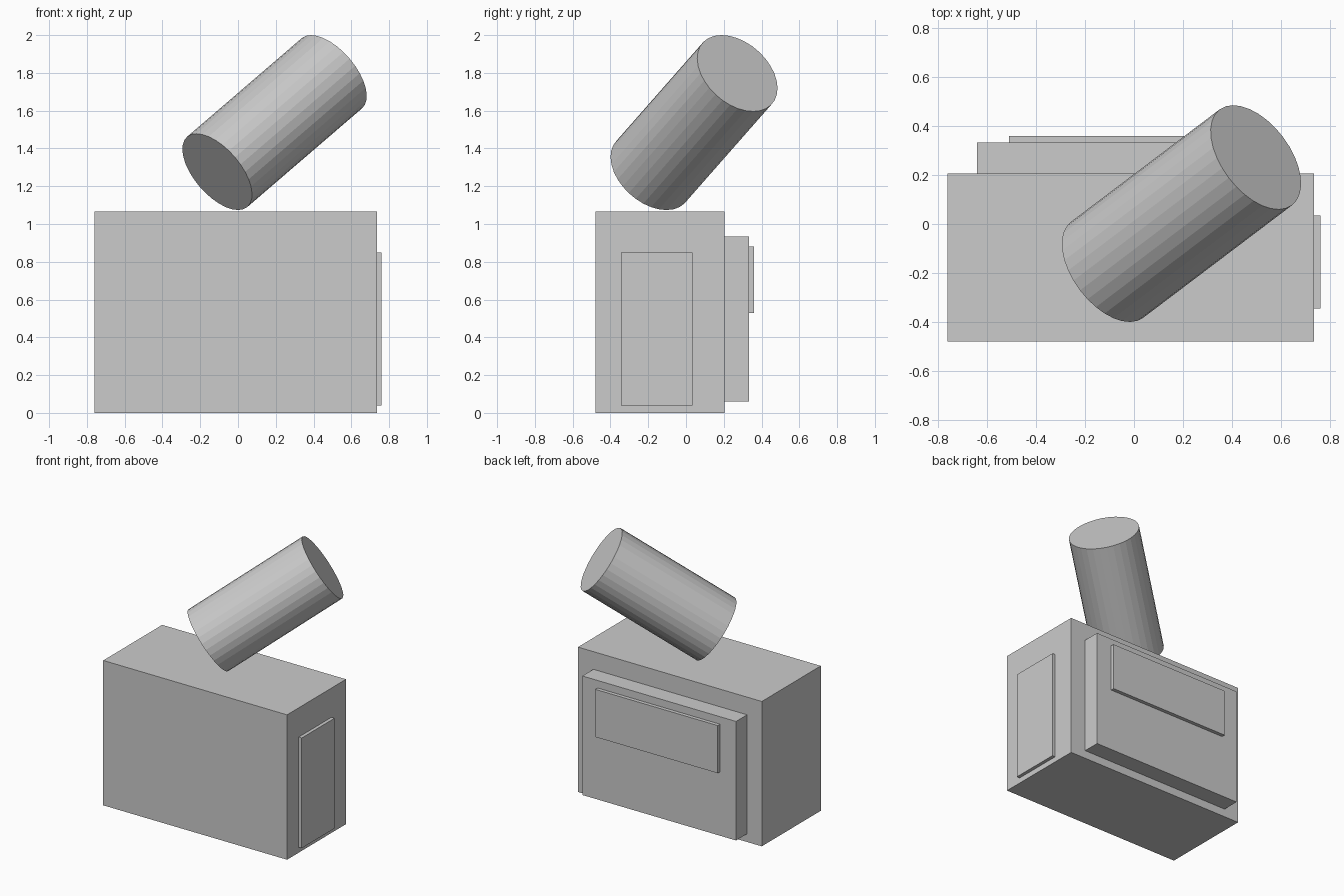
import bpy
from mathutils import Vector

default = bpy.data.objects.get("Cube")
if default:
    bpy.data.objects.remove(default, do_unlink=True)

GREY = (0.6, 0.6, 0.6, 1.0)
mat = bpy.data.materials.new("plain grey")
mat.use_nodes = True
mat.diffuse_color = GREY
mat.node_tree.nodes["Principled BSDF"].inputs["Base Color"].default_value = GREY


def finish(name):
    obj = bpy.context.object
    obj.name = name
    obj.data.materials.append(mat)
    return obj


def box(name, low, high):
    """Flat-faced block between two opposite corners."""
    low, high = Vector(low), Vector(high)
    bpy.ops.mesh.primitive_cube_add(size=1, location=(low + high) / 2)
    obj = finish(name)
    obj.scale = high - low
    return obj


def rod(name, start, end, radius, sides=32):
    """Faceted cylinder between two end centres."""
    start, end = Vector(start), Vector(end)
    axis = end - start
    bpy.ops.mesh.primitive_cylinder_add(
        vertices=sides, radius=radius, depth=axis.length,
        location=(start + end) / 2,
        rotation=axis.to_track_quat('Z', 'Y').to_euler())
    return finish(name)


# Main block
box("body", (-0.76, -0.48, 0), (0.735, 0.205, 1.065))

# Stepped panels on the back
box("back_panel", (-0.64, 0.20, 0.06), (0.61, 0.333, 0.935))
box("back_plate", (-0.51, 0.33, 0.53), (0.485, 0.36, 0.88))

# Thin panel on the side
box("side_panel", (0.73, -0.345, 0.04), (0.76, 0.035, 0.85))

# Tilted cylinder above the block
rod("tilted_cylinder", (-0.11, -0.187, 1.276), (0.497, 0.272, 1.798), 0.245)
